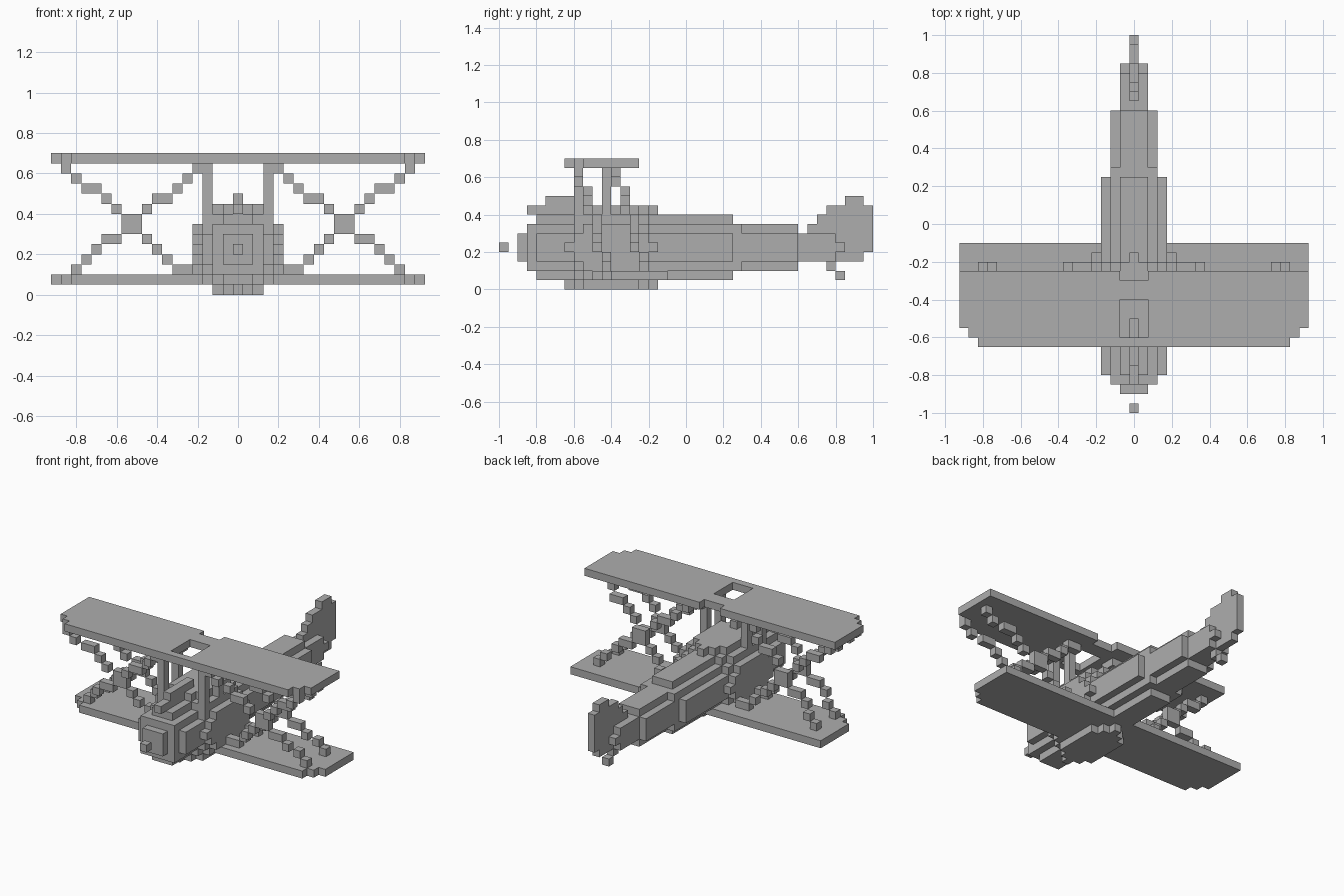
import bpy
import bmesh
from mathutils import Matrix, Vector

if "Cube" in bpy.data.objects:
    bpy.data.objects.remove(bpy.data.objects["Cube"])

U = 0.05  # edge of one block

grey = bpy.data.materials.new("plain grey")
grey.use_nodes = True
COLOUR = (0.42, 0.42, 0.42, 1)
grey.diffuse_color = COLOUR
grey.node_tree.nodes["Principled BSDF"].inputs["Base Color"].default_value = COLOUR


def part(name, boxes):
    """Object from block ranges (x, y, z), ends included; x is counted from the middle."""
    bm = bmesh.new()
    for x0, x1, y0, y1, z0, z1 in boxes:
        lo = Vector((x0 - 0.5, y0 - 20, z0)) * U
        hi = Vector((x1 + 0.5, y1 - 19, z1 + 1)) * U
        size = Matrix.Diagonal((*(hi - lo), 1))
        bmesh.ops.create_cube(bm, size=1, matrix=Matrix.Translation((lo + hi) / 2) @ size)
    mesh = bpy.data.meshes.new(name)
    bm.to_mesh(mesh)
    bm.free()
    mesh.materials.append(grey)
    obj = bpy.data.objects.new(name, mesh)
    bpy.context.collection.objects.link(obj)
    return obj


def mid(w, y0, y1, z0, z1):
    """Range that is symmetric about the middle."""
    return (-w, w, y0, y1, z0, z1)


# Fuselage: nested boxes make the stepped round section
part("fuselage", [mid(1, 4, 24, 1, 7), mid(2, 4, 25, 2, 6), mid(3, 4, 24, 3, 5)])
part("tail_boom", [mid(1, 25, 31, 2, 6), mid(2, 25, 31, 3, 5)])
part("tail_cone", [mid(1, 32, 35, 3, 5), mid(1, 36, 36, 4, 4)])
part("nose", [mid(2, 3, 3, 2, 6), mid(1, 2, 2, 3, 5)])
part("propeller_hub", [mid(0, 0, 0, 4, 4)])
part("top_gun", [mid(0, 3, 9, 8, 8), mid(0, 5, 9, 9, 9)])

# Raised plates with stepped ends around the middle of the body
steps = [(0, 7, 16), (1, 8, 15), (2, 9, 14)]
part("belly_plate", [mid(w, a, b, 0, 0) for w, a, b in steps])
part("deck_plate", [mid(w, a, b, 8, 8) for w, a, b in steps])
part("body_band", [mid(3, 9, 14, 1, 7), mid(3, 8, 15, 2, 6), mid(2, 8, 15, 1, 7)])
for side, s in (("left", 1), ("right", -1)):
    part(side + "_side_plate", [(4 * s, 4 * s, a, b, 4 - w, 4 + w) for w, a, b in steps])

# Wings with stepped front corners; the upper has an opening and a rear notch
part("lower_wing", [mid(16, 10, 10, 1, 1), mid(17, 11, 11, 1, 1), mid(18, 12, 17, 1, 1)])
upper = [mid(16, 7, 7, 13, 13), mid(1, 12, 13, 13, 13)]
for s in (1, -1):
    for tip, a, b in ((17, 8, 8), (18, 9, 14)):
        upper.append((min(2 * s, tip * s), max(2 * s, tip * s), a, b, 13, 13))
part("upper_wing", upper)

# Crossed struts leaning back towards the lower wing
falling = [12, 11, 10, 10, 9, 8, 7, 6, 5, 4, 3, 2, 2]
rising = [2, 3, 4, 5, 5, 6, 7, 8, 9, 9, 10, 11, 12, 12]
for side, s in (("left", 1), ("right", -1)):
    for place, top in (("front", 8), ("rear", 12)):
        cells = []
        for start, heights in ((17, falling), (16, rising)):
            for n, z in enumerate(heights):
                x = (start - n) * s
                y = top + int((12 - z) * 0.3 + 0.5)
                cells.append((x, x, y, y, z, z))
        part(f"{side}_{place}_cross_strut", cells)
    for place, y in (("front", 8), ("rear", 11)):
        part(f"{side}_{place}_pillar", [(3 * s, 3 * s, y, y, 6, 12)])

# Tail fin and skid
part("tail_fin", [mid(0, 33, 33, 5, 6), mid(0, 34, 34, 5, 7), mid(0, 35, 36, 3, 8),
                  mid(0, 37, 38, 3, 9), mid(0, 39, 39, 4, 8)])
part("tail_skid", [mid(0, 35, 35, 2, 2), mid(0, 36, 36, 1, 1)])
